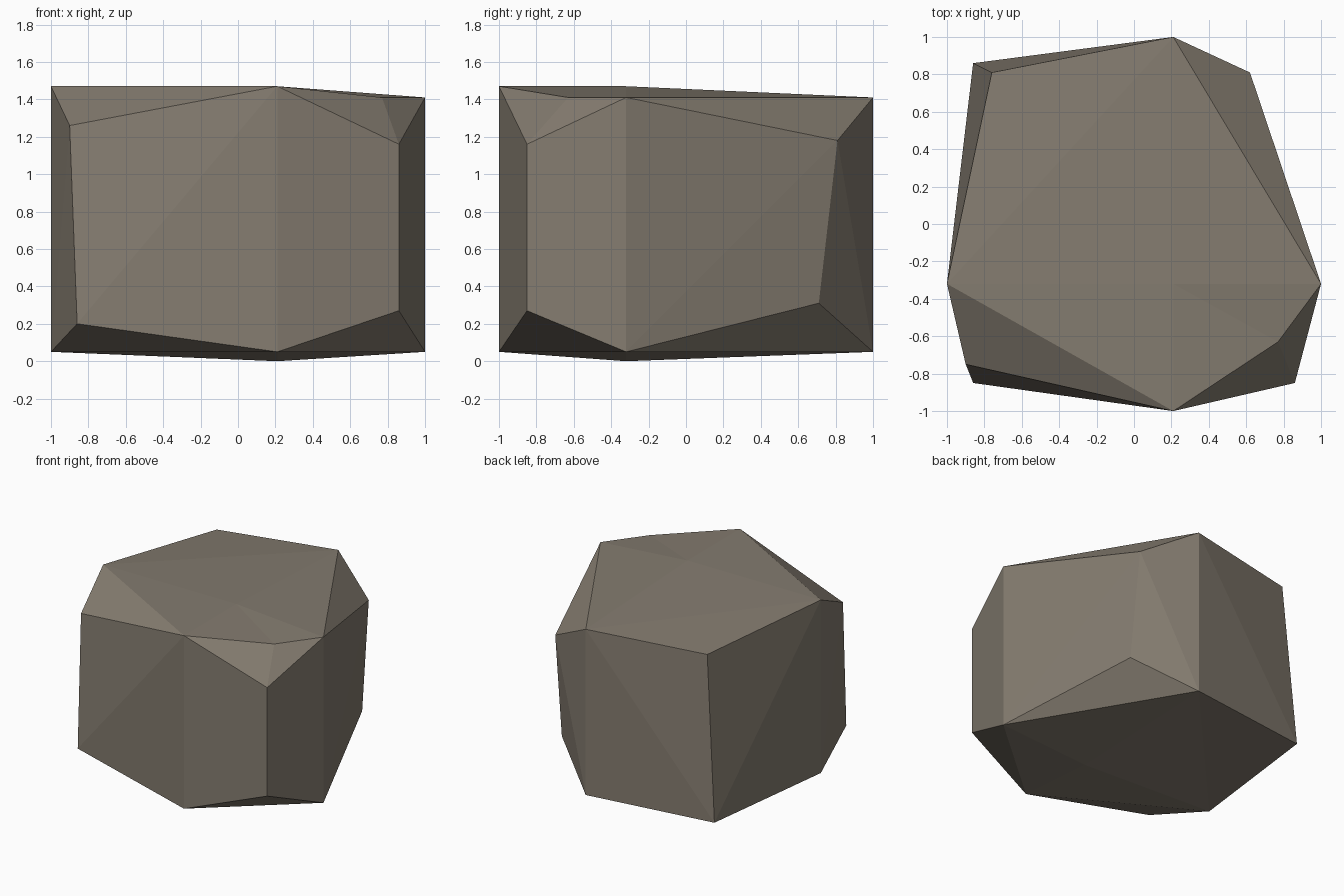
import bpy, bmesh
from mathutils import Vector

if "Cube" in bpy.data.objects:
    bpy.data.objects.remove(bpy.data.objects["Cube"])

stone = bpy.data.materials.new("warm grey stone")
stone.diffuse_color = (0.23, 0.20, 0.16, 1)
stone.use_nodes = True
stone.node_tree.nodes["Principled BSDF"].inputs["Base Color"].default_value = stone.diffuse_color

MX, MY = 0.21, -0.32            # plan position of the rock's ridge lines

# Mid-side points of the block, shared by top and bottom
MID = {"left": (-1, MY), "front": (MX, -1), "right": (1, MY), "back": (MX, 1)}
TOP_Z = {"left": 1.47, "front": 1.47, "right": 1.41, "back": 1.41}
SIDES = list(MID)

# Chipped corners, each following the side of the same index: (top, bottom)
CORNERS = [
    ((-0.90, -0.75, 1.26), (-0.86, -0.85, 0.20)),
    ((0.86, -0.85, 1.16), (0.86, -0.85, 0.27)),
    ((0.62, 0.81, 1.18), (0.63, 0.71, 0.31)),
    ((-0.76, 0.81, 1.39), (-0.86, 0.86, 0.055)),
]

bm = bmesh.new()
top = [bm.verts.new((*MID[s], TOP_Z[s])) for s in SIDES]
low = [bm.verts.new((*MID[s], 0.05)) for s in SIDES]
corners = [(bm.verts.new(a), bm.verts.new(b)) for a, b in CORNERS]
crown = bm.verts.new((MX, MY, 1.47))
base = bm.verts.new((MX, MY, 0))
chip = bm.verts.new((0.77, -0.63, 1.41))     # extra chip on the front right rim


def wall(a, b, c, d):
    """Two triangles for a side wall, folded outwards."""
    n = (b.co - a.co).cross(c.co - a.co)
    if n.dot(d.co - a.co) <= 0:
        tris = (a, b, c), (a, c, d)
    else:
        tris = (a, b, d), (b, c, d)
    for t in tris:
        bm.faces.new(t)


for i in range(4):
    j = (i + 1) % 4
    ct, cb = corners[i]
    # crown fan and upper corner facets
    rim = [top[i], chip, top[j]] if i == 1 else [top[i], top[j]]
    for p, q in zip(rim, rim[1:]):
        bm.faces.new((crown, p, q))
        bm.faces.new((p, ct, q))
    # underside fan and lower corner facet
    bm.faces.new((base, low[j], low[i]))
    bm.faces.new((low[i], low[j], cb))
    # side walls
    wall(low[i], cb, ct, top[i])
    wall(cb, low[j], top[j], ct)

bmesh.ops.recalc_face_normals(bm, faces=bm.faces)
mesh = bpy.data.meshes.new("rock")
bm.to_mesh(mesh)
bm.free()
mesh.materials.append(stone)
rock = bpy.data.objects.new("rock", mesh)
bpy.context.collection.objects.link(rock)
